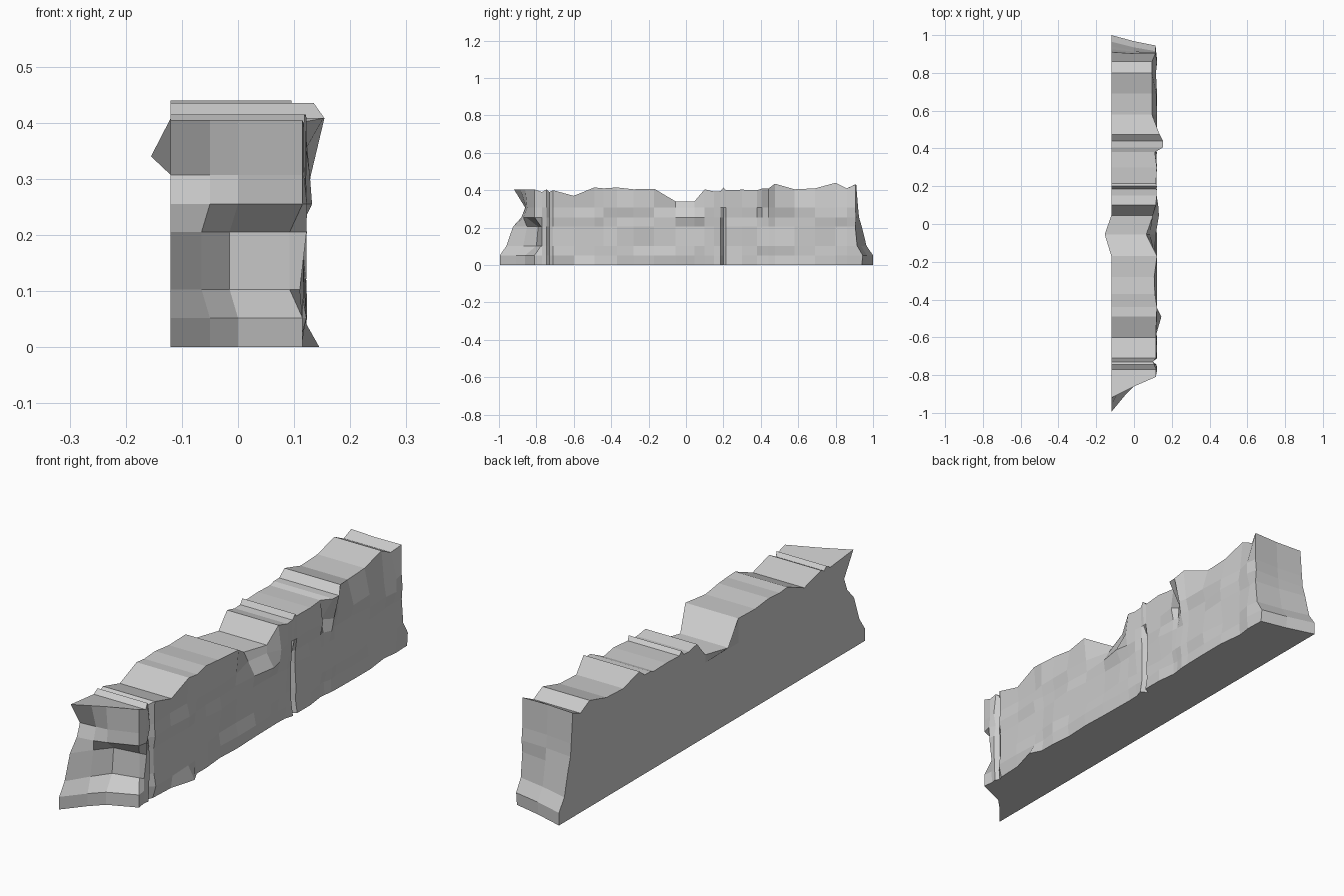
import bpy, bmesh, random

if "Cube" in bpy.data.objects:
    bpy.data.objects.remove(bpy.data.objects["Cube"])
random.seed(4)

BACK = -0.12
# top silhouette (y, z), first and last entries are the two ends
TOP = [(-.81, .405), (-.77, .39), (-.745, .405), (-.73, .39), (-.71, .40), (-.6, .37), (-.49, .415),
       (-.44, .41), (-.37, .415), (-.28, .405), (-.17, .408), (-.055, .34), (.045, .34),
       (.1, .405), (.15, .393), (.185, .395), (.2, .415), (.215, .40), (.3, .403),
       (.38, .40), (.405, .408), (.44, .408), (.475, .435), (.58, .405), (.69, .41),
       (.8, .44), (.86, .41), (.905, .43)]
# per row: z, back end y, two mid points, front corner (x, y) at the -y end; back y, front y at the +y end
ROWS = [
    (0,    -.995, (-.05, -.91), (0, -.86), (.115, -.81), 1.0, .94),
    (.052, -.995, (-.05, -.91), (0, -.86), (.115, -.81), 1.0, .945),
    (.103, -.96, (-.065, -.87), (-.015, -.80), (.092, -.775), .965, .915),
    (.205, -.925, (-.065, -.85), (-.015, -.79), (.092, -.775), .94, .905),
    (.255, -.88, (-.05, -.87), (0, -.855), (.115, -.81), .925, .91),
    (.307, -.86, (-.05, -.855), (0, -.85), (.115, -.81), .92, .905),
    (None, -.92, (-.05, -.885), (0, -.86), (.115, -.81), .91, .905)]
# notable bumps and cracks on the front: (row, column) -> x
FRONT = {(0, 6): .145, (5, 11): .085, (6, 11): .065, (4, 11): .115, (4, 12): .132,
         (5, 12): .10, (6, 12): .10, (5, 13): .128, (6, 13): .115, (5, 20): .095,
         (4, 20): .105, (6, 20): .152, (6, 21): .154, (5, 21): .13, (6, 22): .135}
for r in range(5):
    FRONT[(r, 16)] = .092          # vertical crack
for r in range(7):
    FRONT[(r, 3)] = .10            # crack near the low end
for c in range(23, 28):
    FRONT[(6, c)] = .095           # worn top edge

n = len(TOP)
bm = bmesh.new()
rings = []
for r, (z, yb0, m1, m2, f0, yb1, yf1) in enumerate(ROWS):
    top = z is None
    back, front = [], []
    for c, (y, zt) in enumerate(TOP):
        h = zt if top else z
        # back side, flat except for the lip under the notch
        yb = yb0 if c == 0 else yb1 if c == n - 1 else y
        xb = -.155 if top and c == 11 else BACK
        back.append(bm.verts.new((xb, yb, h)))
        # rough front side
        x = FRONT.get((r, c), .114 + random.uniform(-.007, .009))
        yf = y
        if c == 0:
            x, yf = f0
        elif c == n - 1:
            x, yf = .114, yf1
        front.append(bm.verts.new((x, yf, h)))
    hz = TOP[0][1] if top else z
    he = TOP[-1][1] if top else z
    mids = [bm.verts.new((p[0], p[1], hz)) for p in (m1, m2)]
    end = bm.verts.new((0, (yb1 + yf1) / 2 - .005, he))
    rings.append((back, mids, front, end))

# outer skin between successive rows
loops = [b[::-1] + m + f + [e] for b, m, f, e in rings]
for lo, hi in zip(loops, loops[1:]):
    for i in range(len(lo)):
        j = (i + 1) % len(lo)
        bm.faces.new((lo[i], lo[j], hi[j], hi[i]))

# top strips with end caps, and the underside
back, mids, front, end = rings[-1]
bm.faces.new([back[0]] + mids + [front[0], front[1], back[1]])
for c in range(1, n - 2):
    bm.faces.new((back[c], front[c], front[c + 1], back[c + 1]))
bm.faces.new((back[-2], front[-2], front[-1], end, back[-1]))
bm.faces.new(loops[0][::-1])
bmesh.ops.recalc_face_normals(bm, faces=bm.faces)

mesh = bpy.data.meshes.new("rock_wall")
bm.to_mesh(mesh)
bm.free()
wall = bpy.data.objects.new("rock_wall", mesh)
bpy.context.collection.objects.link(wall)
